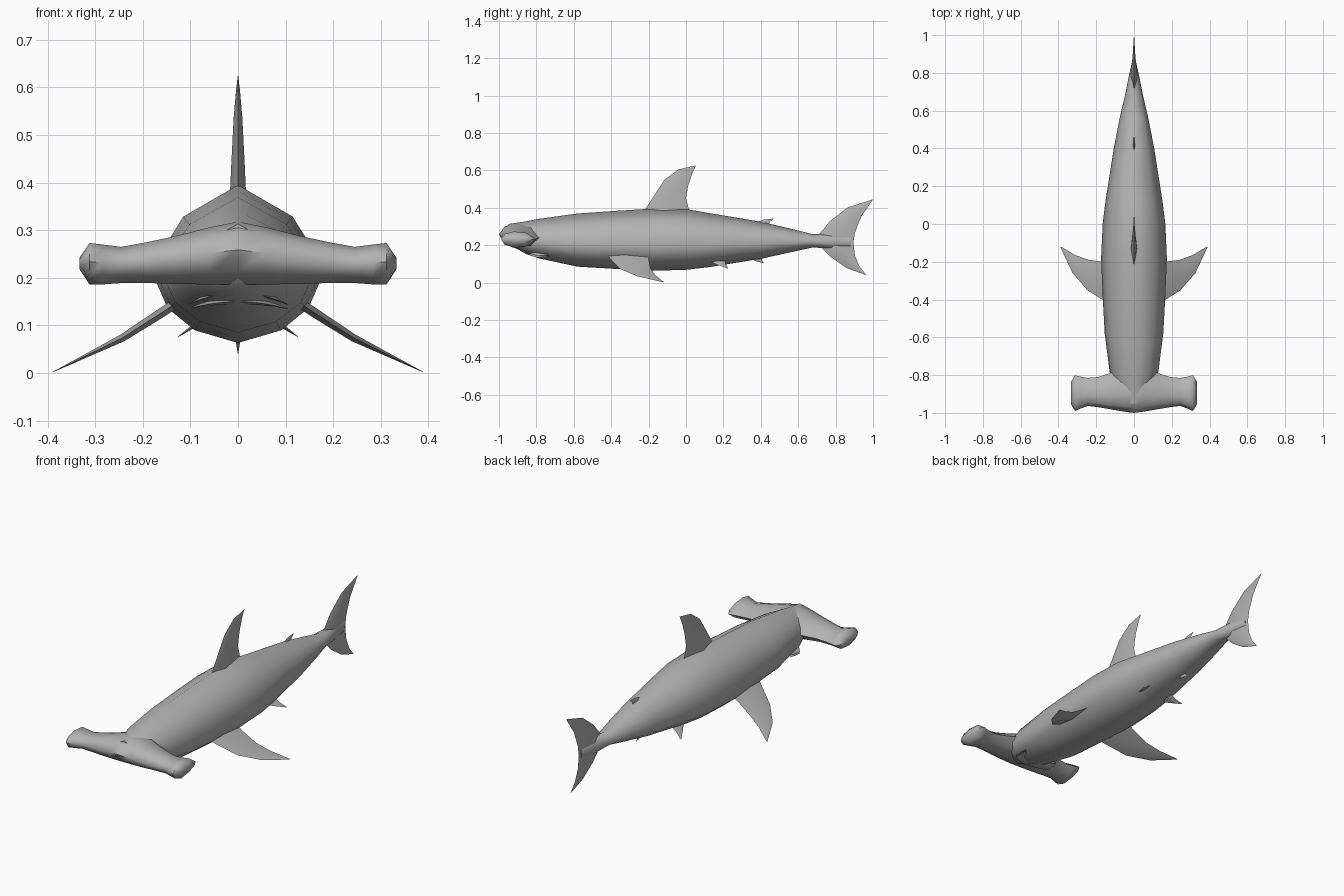
import bpy, bmesh, math
from mathutils import Vector

skin = bpy.data.materials.new("grey_skin")
skin.diffuse_color = (0.45, 0.45, 0.45, 1)


def loft(name, rings, mirror=False):
    """Skin a list of equal-length closed rings and cap both ends."""
    bm = bmesh.new()
    loops = [[bm.verts.new(p) for p in r] for r in rings]
    n = len(rings[0])
    for a, b in zip(loops, loops[1:]):
        for i in range(n):
            j = (i + 1) % n
            bm.faces.new((a[i], a[j], b[j], b[i]))
    bm.faces.new(loops[0])
    bm.faces.new(loops[-1][::-1])
    bmesh.ops.recalc_face_normals(bm, faces=bm.faces)
    me = bpy.data.meshes.new(name)
    bm.to_mesh(me)
    bm.free()
    me.materials.append(skin)
    ob = bpy.data.objects.new(name, me)
    bpy.context.collection.objects.link(ob)
    bpy.ops.object.select_all(action='DESELECT')
    ob.select_set(True)
    bpy.context.view_layer.objects.active = ob
    bpy.ops.object.shade_smooth_by_angle(angle=math.radians(65))
    if mirror:
        ob.modifiers.new("mirror", 'MIRROR').use_mirror_merge = False
    return ob


def fin(name, stations, normal, mirror=False):
    """Thin diamond-section blade: (leading point, trailing point, half thickness)."""
    n = Vector(normal).normalized()
    rings = []
    for lead, trail, t in stations:
        a, b = Vector(lead), Vector(trail)
        mid = a.lerp(b, 0.4)
        rings.append((a, mid + n * t, b, mid - n * t))
    return loft(name, rings, mirror)


def flat_fin(name, stations):
    """Fin lying in the centre plane, stations given as (y, z) pairs."""
    return fin(name, [((0, *a), (0, *b), t) for a, b, t in stations], (1, 0, 0))


def paired_fin(name, stations, height):
    """Mirrored fin, stations given as (x, y) pairs with z following a slope."""
    return fin(name, [((*a, height(a[0])), (*b, height(b[0])), t) for a, b, t in stations],
               (0.5, 0, 0.87), True)


# Body: y, half width, bottom, top
half = [(0, 1), (0.66, 0.80), (0.85, 0.64), (1, 0.40), (0.85, 0.22), (0.52, 0.08), (0, 0)]
section = half + [(-u, v) for u, v in half[-2:0:-1]]
body = [(-0.95, 0.06, 0.205, 0.313), (-0.85, 0.105, 0.150, 0.328), (-0.79, 0.128, 0.130, 0.340),
        (-0.58, 0.155, 0.085, 0.369), (-0.38, 0.166, 0.073, 0.383), (-0.18, 0.174, 0.063, 0.395),
        (0.0, 0.166, 0.068, 0.393), (0.12, 0.151, 0.082, 0.372), (0.40, 0.107, 0.127, 0.325),
        (0.56, 0.076, 0.162, 0.288), (0.68, 0.048, 0.188, 0.258), (0.78, 0.028, 0.18, 0.265),
        (0.88, 0.006, 0.19, 0.25)]
loft("body", [[(u * w, y, b + v * (t - b)) for u, v in section] for y, w, b, t in body])

# Wide hammer head, lofted from side to side: x, front, back, bottom, top
profile = [(0, 0.55), (0.12, 0.86), (0.36, 1), (0.72, 0.92), (1, 0.5),
           (0.75, 0.1), (0.36, 0), (0.1, 0.2)]
right = [(0.06, -0.992, -0.76, 0.186, 0.306), (0.13, -0.98, -0.79, 0.187, 0.288),
         (0.19, -0.97, -0.81, 0.189, 0.275), (0.245, -0.963, -0.815, 0.189, 0.265),
         (0.285, -0.978, -0.808, 0.186, 0.270), (0.312, -0.99, -0.80, 0.186, 0.273),
         (0.333, -0.955, -0.835, 0.218, 0.242)]
head = [(-s[0], *s[1:]) for s in right[::-1]] + [(0, -1.0, -0.74, 0.186, 0.318)] + right
loft("hammer_head", [[(x, f + u * (k - f), b + v * (t - b)) for u, v in profile]
                     for x, f, k, b, t in head])

# Arched lips under the head
for name, rise, front, base in (("upper_lip", 0.026, -0.865, 0.143),
                                ("lower_lip", 0.016, -0.85, 0.134)):
    arch = []
    for i in range(9):
        s = i / 4 - 1
        bow = 1 - s * s
        y = -0.80 + (front + 0.80) * bow
        z = base + rise * bow
        arch.append(((s * 0.106, y, z), (s * 0.10, y + 0.07, z + 0.004), 0.001 + 0.006 * bow))
    fin(name, arch, (0, 0, 1))

# Fins in the centre plane
flat_fin("dorsal_fin", [((-0.23, 0.375), (0.02, 0.375), 0.017),
                        ((-0.19, 0.435), (0.0, 0.45), 0.014),
                        ((-0.115, 0.55), (0.012, 0.52), 0.009),
                        ((-0.04, 0.605), (0.032, 0.58), 0.004),
                        ((0.052, 0.626), (0.052, 0.622), 0.0005)])
flat_fin("rear_dorsal_fin", [((0.37, 0.32), (0.45, 0.305), 0.006),
                             ((0.415, 0.337), (0.445, 0.322), 0.004),
                             ((0.468, 0.342), (0.466, 0.338), 0.0005)])
flat_fin("anal_fin", [((0.34, 0.13), (0.41, 0.14), 0.006),
                      ((0.375, 0.113), (0.405, 0.122), 0.004),
                      ((0.415, 0.104), (0.415, 0.108), 0.0005)])
flat_fin("tail_fin", [((1.0, 0.445), (0.999, 0.442), 0.0005),
                      ((0.865, 0.402), (0.935, 0.35), 0.007),
                      ((0.77, 0.328), (0.903, 0.265), 0.014),
                      ((0.685, 0.225), (0.895, 0.215), 0.022),
                      ((0.775, 0.135), (0.903, 0.145), 0.014),
                      ((0.86, 0.077), (0.928, 0.085), 0.007),
                      ((0.962, 0.040), (0.962, 0.043), 0.0005)])

# Paired fins, sloping down and outwards
paired_fin("pectoral_fin", [((0.12, -0.43), (0.12, -0.19), 0.010),
                            ((0.16, -0.405), (0.16, -0.20), 0.010),
                            ((0.245, -0.352), (0.24, -0.19), 0.008),
                            ((0.325, -0.26), (0.31, -0.165), 0.004),
                            ((0.39, -0.122), (0.386, -0.12), 0.0005)],
           lambda x: 0.075 + (0.24 - x) * (0.65 if x < 0.24 else 0.49))
paired_fin("pelvic_fin", [((0.07, 0.12), (0.07, 0.21), 0.006),
                          ((0.095, 0.16), (0.095, 0.212), 0.004),
                          ((0.127, 0.222), (0.126, 0.226), 0.0005)],
           lambda x: 0.115 - (x - 0.07) * 0.7)
